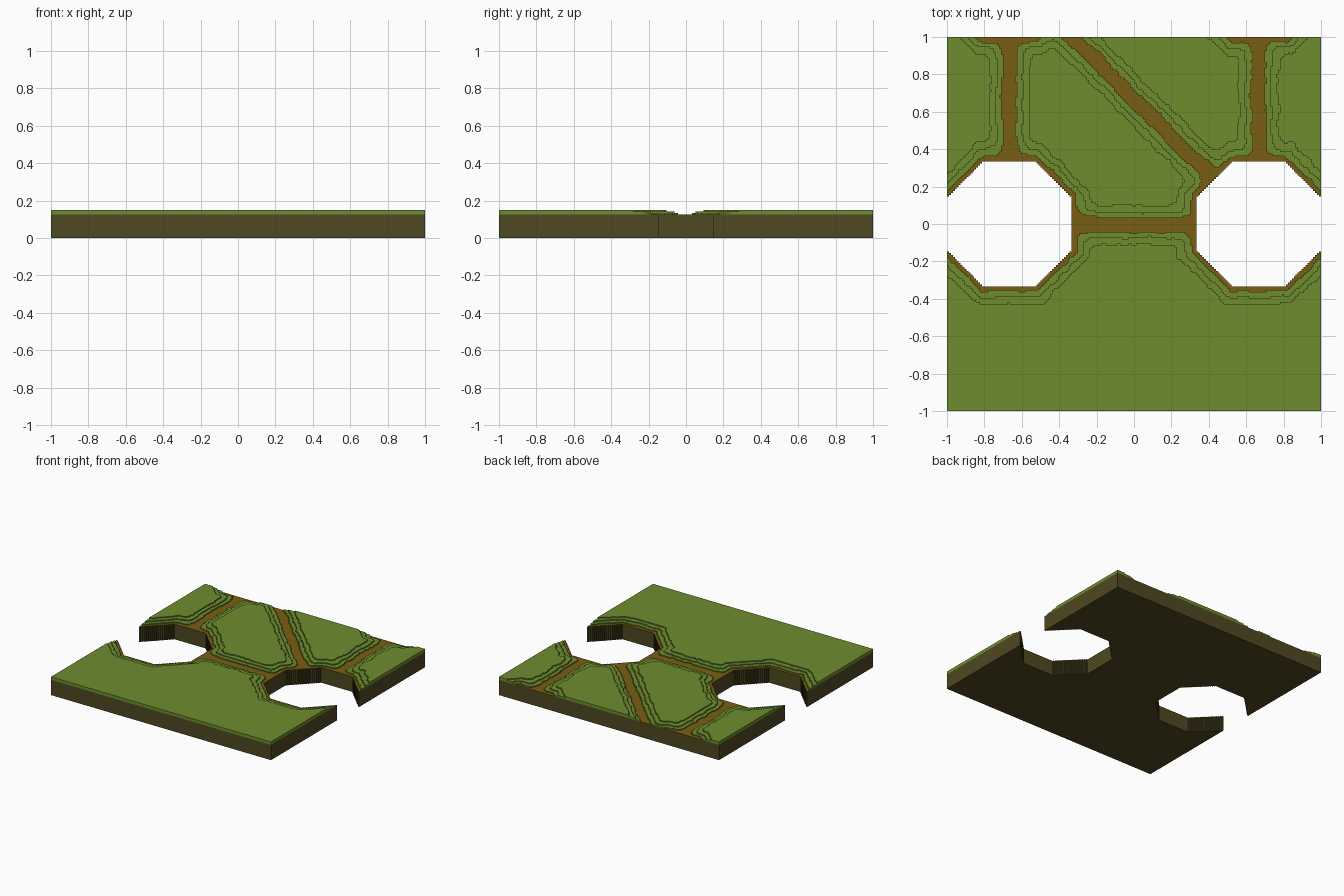
import bpy, math
from mathutils import Vector, noise

if "Cube" in bpy.data.objects:
    bpy.data.objects.remove(bpy.data.objects["Cube"])

N = 192                      # cells per side
S = 2.0 / N
A = 1 / 3                    # octagon apothem
Z = [0.125, 0.1333, 0.1417, 0.15]   # terrace heights
STEP = [0.026, 0.056, 0.092]        # distance at which each terrace starts


def material(name, rgb):
    m = bpy.data.materials.new(name)
    m.diffuse_color = (*rgb, 1)
    m.use_nodes = True
    m.node_tree.nodes["Principled BSDF"].inputs["Base Color"].default_value = m.diffuse_color
    return m


GRASS = material("grass green", (0.155, 0.262, 0.027))
PATH = material("path brown", (0.195, 0.110, 0.006))
EARTH = material("dark earth", (0.078, 0.065, 0.016))

# Two pits in the tile, two more just past the back edge that shape the rims
pits = [(-2 * A, 0), (2 * A, 0), (-2 * A, 4 * A), (2 * A, 4 * A)]
paths = [((-2 * A, A), (-2 * A, 1)), ((2 * A, A), (2 * A, 1)),
         ((-A, -0.005), (A, -0.005)), ((0.43, 0.236), (-0.43, 1.097))]


def pit_dist(x, y, c):
    u, v = abs(x - c[0]), abs(y - c[1])
    return max(u - A, v - A, (u + v) / math.sqrt(2) - A)


def path_dist(x, y, p):
    (ax, ay), (bx, by) = p
    dx, dy = bx - ax, by - ay
    t = ((x - ax) * dx + (y - ay) * dy) / (dx * dx + dy * dy)
    t = max(0, min(1, t))
    return math.hypot(x - ax - t * dx, y - ay - t * dy) - 0.011


def level(i, j):
    """Terrace number of a cell, or -1 where there is no ground."""
    if not (0 <= i < N and 0 <= j < N):
        return -1
    x, y = -1 + (i + 0.5) * S, -1 + (j + 0.5) * S
    pd = [pit_dist(x, y, c) for c in pits]
    if min(pd) < 0:
        return -1
    ds = pd + [path_dist(x, y, p) for p in paths]
    k = 0.025                # soft minimum rounds the junctions
    m = min(ds)
    d = m - k * math.log(sum(math.exp((m - e) / k) for e in ds))
    d += 0.012 * noise.noise(Vector((x * 9, y * 9, 3.1)))
    d += 0.008 * noise.noise(Vector((x * 24, y * 24, 7.7)))
    return sum(d > s for s in STEP)


class Part:
    """Collects quads with shared vertices."""
    def __init__(self, name, mat):
        self.name, self.mat, self.ids, self.verts, self.faces = name, mat, {}, [], []

    def vert(self, i, j, z):
        key = (i, j, z)
        if key not in self.ids:
            self.ids[key] = len(self.verts)
            self.verts.append((-1 + i * S, -1 + j * S, z))
        return self.ids[key]

    def quad(self, *pts):
        self.faces.append([self.vert(*p) for p in pts])

    def cell(self, i, j, z, up=True):
        c = [(i, j, z), (i + 1, j, z), (i + 1, j + 1, z), (i, j + 1, z)]
        self.quad(*(c if up else c[::-1]))

    def wall(self, a, b, z0, z1):
        self.quad((*a, z0), (*b, z0), (*b, z1), (*a, z1))

    def build(self):
        me = bpy.data.meshes.new(self.name)
        me.from_pydata(self.verts, [], self.faces)
        me.materials.append(self.mat)
        ob = bpy.data.objects.new(self.name, me)
        bpy.context.collection.objects.link(ob)


grass = Part("grass_terraces", GRASS)
dirt = Part("dirt_paths", PATH)
base = Part("earth_base", EARTH)

H = {(i, j): level(i, j) for i in range(-1, N + 1) for j in range(-1, N + 1)}
for i in range(N):
    for j in range(N):
        h = H[i, j]
        if h < 0:
            continue
        (grass if h else dirt).cell(i, j, Z[h])
        base.cell(i, j, 0.0, up=False)
        # walls towards each lower or missing neighbour
        for di, dj, a, b in ((0, -1, (i, j), (i + 1, j)),
                             (1, 0, (i + 1, j), (i + 1, j + 1)),
                             (0, 1, (i + 1, j + 1), (i, j + 1)),
                             (-1, 0, (i, j + 1), (i, j))):
            n = H[i + di, j + dj]
            if n < 0:
                base.wall(a, b, 0.0, Z[0])
            for k in range(max(n, 0), h):
                grass.wall(a, b, Z[k], Z[k + 1])

for part in (grass, dirt, base):
    part.build()
